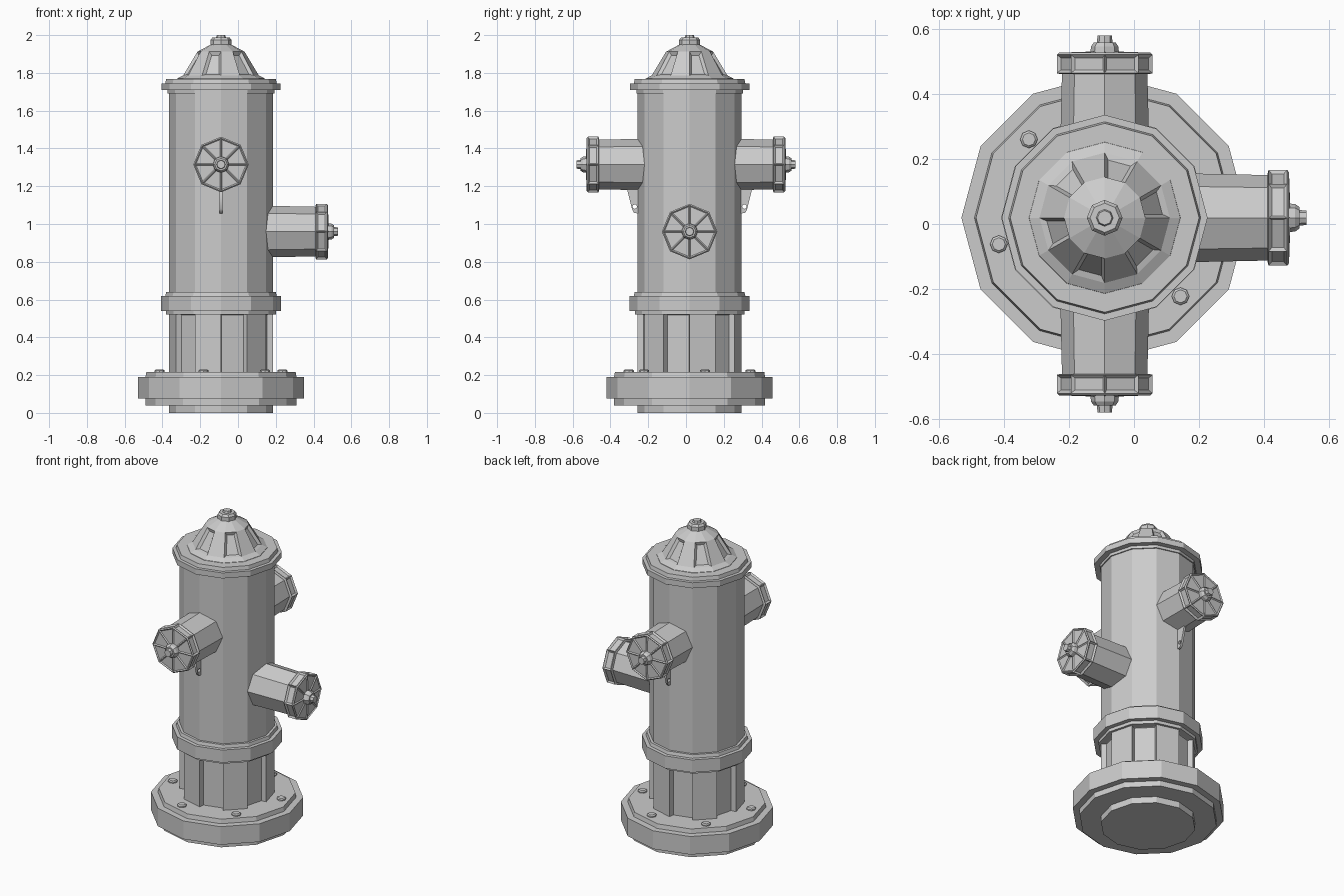
import bpy, bmesh
from math import cos, sin, pi, radians
from mathutils import Matrix, Vector

if "Cube" in bpy.data.objects:
    bpy.data.objects.remove(bpy.data.objects["Cube"])

CX, CY = -0.09, 0.019
AXIS = Matrix.Translation((CX, CY, 0))


def lathe(name, profile, sides, matrix=AXIS, panels=None):
    """Faceted solid of revolution; panels = list of (band, start, step, inset, depth)."""
    bm = bmesh.new()
    rings = []
    for r, z in profile:
        if r == 0:
            rings.append([bm.verts.new((0, 0, z))] * sides)
        else:
            rings.append([bm.verts.new((r * cos(2 * pi * i / sides), r * sin(2 * pi * i / sides), z))
                          for i in range(sides)])
    bands = []
    for a, b in zip(rings, rings[1:]):
        band = []
        for i in range(sides):
            j = (i + 1) % sides
            quad = list(dict.fromkeys((a[i], a[j], b[j], b[i])))
            band.append(bm.faces.new(quad))
        bands.append(band)
    if profile[0][0]:
        bm.faces.new(rings[0][::-1])
    if profile[-1][0]:
        bm.faces.new(rings[-1])
    bmesh.ops.recalc_face_normals(bm, faces=bm.faces)
    for band, start, step, inset, depth in panels or []:
        bmesh.ops.inset_individual(bm, faces=bands[band][start::step],
                                   thickness=inset, depth=depth, use_even_offset=True)
    bm.transform(matrix)
    mesh = bpy.data.meshes.new(name)
    bm.to_mesh(mesh)
    bm.free()
    obj = bpy.data.objects.new(name, mesh)
    bpy.context.collection.objects.link(obj)
    return obj


# Base flange with foot
lathe("base_flange", [(0.275, 0), (0.275, 0.04), (0.40, 0.04), (0.40, 0.075), (0.44, 0.075),
                      (0.44, 0.19), (0.40, 0.19), (0.395, 0.217)], 12)

# Flange bolts
for k in range(6):
    a = radians(14 + 60 * k)
    m = Matrix.Translation((CX + 0.335 * cos(a), CY + 0.335 * sin(a), 0))
    lathe(f"flange_bolt_{k + 1}", [(0.027, 0.205), (0.027, 0.224), (0.02, 0.23)], 8, m)

# Lower barrel with alternating recessed panels
lathe("lower_barrel", [(0.275, 0.205), (0.275, 0.53)], 12, panels=[(0, 1, 2, 0.012, -0.03)])

# Middle collar
lathe("middle_collar", [(0.29, 0.52), (0.29, 0.54), (0.318, 0.54), (0.318, 0.62),
                        (0.295, 0.62), (0.29, 0.64)], 12)

# Upper barrel
lathe("upper_barrel", [(0.275, 0.63), (0.275, 1.70)], 12)

# Top flange
lathe("top_flange", [(0.282, 1.692), (0.282, 1.71), (0.316, 1.71), (0.316, 1.745),
                     (0.295, 1.745), (0.29, 1.768)], 12)

# Domed bonnet with recessed panels
lathe("bonnet", [(0.235, 1.76), (0.232, 1.77), (0.20, 1.787), (0.125, 1.912), (0.05, 1.952)],
      12, panels=[(2, 0, 2, 0.014, -0.014)])
lathe("bonnet_nut", [(0.055, 1.945), (0.055, 1.975), (0.045, 1.988), (0.026, 1.988),
                     (0.022, 2.0)], 8)


def nozzle(name, origin, direction, start, cap_start):
    """Octagonal outlet pipe, ribbed cap and nut along a direction."""
    m = Matrix.Translation(origin) @ Vector(direction).to_track_quat('Z', 'Y').to_matrix().to_4x4()
    c = cap_start
    lathe(name + "_pipe", [(0.138, start), (0.131, c + 0.01)], 8, m)
    lathe(name + "_cap", [(0.135, c), (0.147, c + 0.003), (0.147, c + 0.06), (0.140, c + 0.066),
                          (0, c + 0.071)], 8, m,
          panels=[(1, 0, 1, 0.010, -0.009), (3, 0, 1, 0.006, -0.006)])
    lathe(name + "_nut", [(0.045, c + 0.055), (0.042, c + 0.085), (0.033, c + 0.098),
                          (0.024, c + 0.098), (0.022, c + 0.119)], 8, m)


# Two opposed hose outlets and the lower pumper outlet
nozzle("front_outlet", (CX, 0, 1.315), (0, -1, 0), 0.15, 0.46)
nozzle("back_outlet", (CX, 0, 1.315), (0, 1, 0), 0.18, 0.46)
nozzle("side_outlet", (0, CY, 0.96), (1, 0, 0), 0.08, 0.41)


def chain_lug(name, side):
    """Thin plate with a chain hole, hanging below an outlet."""
    curve = bpy.data.curves.new(name, 'CURVE')
    curve.dimensions = '2D'
    curve.fill_mode = 'BOTH'
    curve.extrude = 0.007
    outline = [(0.25, 1.22), (0.335, 1.20), (0.305, 1.08), (0.295, 1.06), (0.272, 1.055), (0.25, 1.08)]
    hole = [(0.29 + 0.012 * cos(i * pi / 4), 1.092 + 0.012 * sin(i * pi / 4)) for i in range(8)]
    for pts in (outline, hole):
        s = curve.splines.new('POLY')
        s.points.add(len(pts) - 1)
        for p, (y, z) in zip(s.points, pts):
            p.co = (side * y, z, 0, 1)
        s.use_cyclic_u = True
    obj = bpy.data.objects.new(name, curve)
    obj.matrix_world = AXIS @ Matrix(((0, 0, 1, 0), (1, 0, 0, 0), (0, 1, 0, 0), (0, 0, 0, 1)))
    bpy.context.collection.objects.link(obj)


chain_lug("front_chain_lug", -1)
chain_lug("back_chain_lug", 1)
